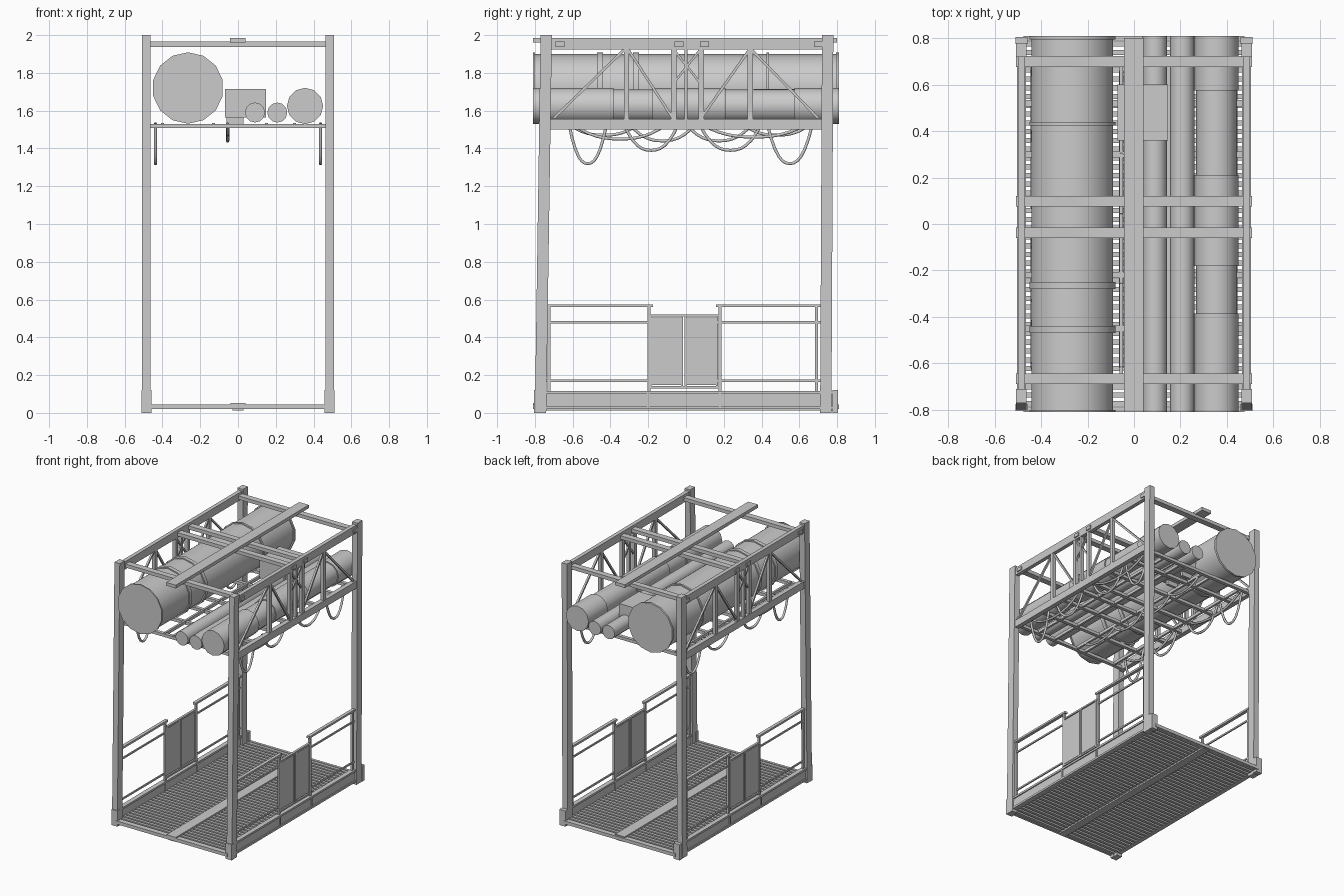
import bpy, bmesh, math
from mathutils import Vector, Matrix

if "Cube" in bpy.data.objects:
    bpy.data.objects.remove(bpy.data.objects["Cube"], do_unlink=True)

GREY = (0.6, 0.6, 0.6, 1)
mat = bpy.data.materials.new("plain_grey")
mat.use_nodes = True
mat.diffuse_color = GREY
mat.node_tree.nodes["Principled BSDF"].inputs["Base Color"].default_value = GREY


def add(name, bm):
    bmesh.ops.recalc_face_normals(bm, faces=bm.faces[:])
    mesh = bpy.data.meshes.new(name)
    bm.to_mesh(mesh)
    bm.free()
    mesh.materials.append(mat)
    ob = bpy.data.objects.new(name, mesh)
    bpy.context.scene.collection.objects.link(ob)
    return ob


def box(name, x, y, z, lean=0):
    """Box from three ranges; lean shifts the top along y."""
    bm = bmesh.new()
    bmesh.ops.create_cube(bm, size=1)
    for v in bm.verts:
        top = v.co.z > 0
        v.co = (x[v.co.x > 0], y[v.co.y > 0] + (lean if top else 0), z[top])
    return add(name, bm)


def bar(name, a, b, w):
    """Square bar between two points."""
    a, b = Vector(a), Vector(b)
    d = b - a
    bm = bmesh.new()
    bmesh.ops.create_cube(bm, size=1, matrix=Matrix.Diagonal((w, w, d.length, 1)))
    turn = d.to_track_quat('Z', 'Y').to_matrix().to_4x4()
    bm.transform(Matrix.Translation((a + b) / 2) @ turn)
    return add(name, bm)


def pipe(name, x, z, r, y0, y1, sides):
    bm = bmesh.new()
    bmesh.ops.create_cone(bm, cap_ends=True, segments=sides, radius1=r, radius2=r, depth=y1 - y0)
    bm.transform(Matrix.Translation((x, (y0 + y1) / 2, z)) @ Matrix.Rotation(math.pi / 2, 4, 'X'))
    ob = add(name, bm)
    bpy.ops.object.select_all(action='DESELECT')
    ob.select_set(True)
    bpy.context.view_layer.objects.active = ob
    bpy.ops.object.shade_smooth_by_angle(angle=math.radians(40))
    return ob


def cable(name, x, y0, y1, low, high=1.53, r=0.009):
    """Round cable sagging between two points."""
    cu = bpy.data.curves.new(name, 'CURVE')
    cu.dimensions = '3D'
    cu.bevel_depth = r
    cu.bevel_resolution = 1
    sp = cu.splines.new('POLY')
    n = 13
    sp.points.add(n - 1)
    for i, p in enumerate(sp.points):
        t = i / (n - 1) * 2 - 1
        y = (y0 + y1) / 2 + (y1 - y0) / 2 * t
        p.co = (x, y, low + (high - low) * abs(t) ** 2.4, 1)
    cu.materials.append(mat)
    ob = bpy.data.objects.new(name, cu)
    bpy.context.scene.collection.objects.link(ob)


# Both side frames
for s, side in ((1, "left"), (-1, "right")):
    def rng(a, b):
        return (a, b) if s > 0 else (-b, -a)

    # corner posts, slightly leaning
    box(f"{side}_front_post", rng(.463, .508), (-.80, -.74), (0, 2), .03)
    box(f"{side}_back_post", rng(.463, .508), (.71, .77), (0, 2), .01)

    # long beams
    box(f"{side}_top_beam", rng(.47, .50), (-.77, .77), (1.925, 1.985))
    box(f"{side}_truss_bottom_beam", rng(.465, .50), (-.77, .77), (1.50, 1.555))
    box(f"{side}_floor_beam", rng(.475, .495), (-.80, .80), (.02, .115))
    for z in (.02, .10):
        box(f"{side}_floor_beam_flange", rng(.468, .503), (-.80, .80), (z, z + .015))
    for y in (-.2, .18):
        box(f"{side}_floor_beam_rib", rng(.47, .502), (y - .006, y + .006), (.03, .11))
    for y in (-.79, .79):
        box(f"{side}_foot", rng(.458, .51), (y - .015, y + .015), (.0, .12))

    # truss web
    x = s * .485
    for y in (-.315, -.065, .0, .08, .34):
        w = .008 if y == 0 else .014
        box(f"{side}_truss_upright", rng(.472, .498), (y - w, y + w), (1.55, 1.93))
    for a, b in ((-.32, -.70), (-.31, -.07), (.34, .70), (.34, .08)):
        bar(f"{side}_truss_diagonal", (x, a, 1.93), (x, b, 1.56), .014)
    bar(f"{side}_truss_cross_a", (x, -.07, 1.93), (x, .08, 1.74), .012)
    bar(f"{side}_truss_cross_b", (x, .08, 1.93), (x, -.07, 1.74), .012)

    # railings
    for y0, y1 in ((-.74, -.175), (.16, .73)):
        box(f"{side}_handrail", rng(.47, .495), (y0, y1), (.56, .575))
        for z in (.17, .48):
            box(f"{side}_rail_rod", rng(.478, .488), (y0, y1), (z - .006, z + .006))
    for y in (-.725, -.195, .18, .69):
        box(f"{side}_rail_upright", rng(.475, .491), (y - .008, y + .008), (.11, .565))

    # gate with two panels
    for z in (.13, .51):
        box(f"{side}_gate_rail", rng(.475, .493), (-.20, .18), (z, z + .012))
    for y0, y1 in ((-.188, -.022), (-.002, .164)):
        box(f"{side}_gate_panel", rng(.479, .489), (y0, y1), (.148, .505))
        for y in (y0, y1):
            box(f"{side}_gate_stile", rng(.475, .493), (y - .005, y + .005), (.13, .52))

    # deep and shallow cable loops
    cx = s * .437
    for y0, y1, low in ((-.62, -.42, 1.32), (-.33, -.04, 1.39), (.07, .40, 1.39), (.43, .67, 1.32),
                        (-.60, -.10, 1.45), (.08, .64, 1.46)):
        cable(f"{side}_cable", cx, y0, y1, low)

# Middle cables
for y0, y1, low in ((-.62, -.25, 1.47), (-.3, .05, 1.44), (.0, .35, 1.44), (.3, .66, 1.47)):
    cable("middle_cable", -.055, y0, y1, low)

# Roof cross beams and long plank
for y in (-.667, -.037, .098, .70):
    box("roof_cross_beam", (-.508, .508), (y - .023, y + .023), (1.938, 1.965))
box("roof_plank", (-.042, .04), (-.81, .80), (1.96, 1.985))

# Shelf that carries the pipes
for y in (-.70, -.45, -.22, -.04, .10, .30, .52, .70):
    box("shelf_cross_beam", (-.47, .47), (y - .013, y + .013), (1.507, 1.53))
for x in (-.40, -.13, -.055, .15, .30):
    box("shelf_runner", (x - .008, x + .008), (-.70, .70), (1.512, 1.535))

# Large duct with collars
pipe("large_duct", -.265, 1.72, .18, -.81, .81, 14)
for y0, y1 in ((-.81, -.80), (-.47, -.44), (-.28, -.25), (.425, .44), (.795, .81)):
    pipe("duct_collar", -.265, 1.72, .189, y0, y1, 14)

# Medium pipe with sleeves
pipe("medium_pipe", .355, 1.625, .088, -.80, .80, 12)
for y0, y1 in ((-.81, -.385), (-.18, .21), (.575, .81)):
    pipe("medium_pipe_sleeve", .355, 1.625, .096, y0, y1, 12)

# Two small pipes and the equipment box
for x in (.09, .208):
    pipe("small_pipe", x, 1.59, .053, -.81, .81, 12)
box("equipment_box", (-.07, .147), (.36, .60), (1.565, 1.715))
for y in (.40, .56):
    box("box_foot", (-.06, .03), (y - .01, y + .01), (1.53, 1.565))

# Floor: slats, end bars and centre plank
slat = box("floor_slats", (-.475, .475), (-.785, -.763), (.022, .042))
arr = slat.modifiers.new("repeat", 'ARRAY')
arr.count = 42
arr.use_relative_offset = False
arr.use_constant_offset = True
arr.constant_offset_displace = (0, .0378, 0)
for y in (-.80, .80):
    box("floor_end_bar", (-.475, .475), (y - .01, y + .01), (.02, .045))
box("floor_plank", (-.04, .04), (-.81, .80), (.03, .053))
box("floor_keel", (-.03, .03), (-.80, .80), (.012, .03))
